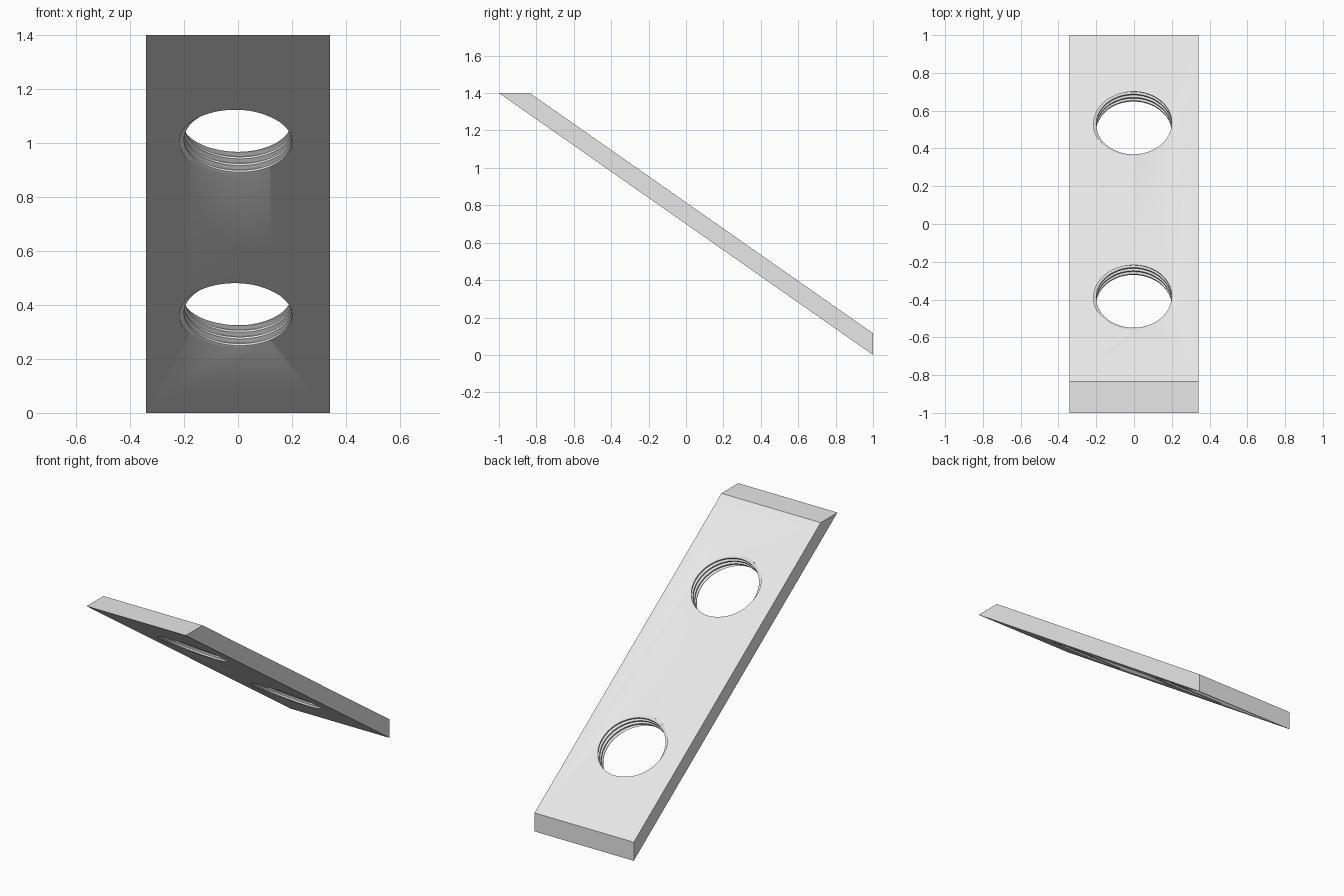
import bpy, bmesh, math

if "Cube" in bpy.data.objects:
    bpy.data.objects.remove(bpy.data.objects["Cube"])

TILT = math.atan(0.7)          # slope of the plate
HALF_W = 0.341                 # half width in x
DROP = 0.1155                  # vertical thickness
THICK = DROP * math.cos(TILT)  # true thickness

grey = bpy.data.materials.new("light grey")
grey.diffuse_color = (0.8, 0.8, 0.8, 1)
grey.use_nodes = True
grey.node_tree.nodes["Principled BSDF"].inputs["Base Color"].default_value = grey.diffuse_color


def new_object(name, bm):
    bmesh.ops.recalc_face_normals(bm, faces=bm.faces[:])
    mesh = bpy.data.meshes.new(name)
    bm.to_mesh(mesh)
    bm.free()
    mesh.materials.append(grey)
    obj = bpy.data.objects.new(name, mesh)
    bpy.context.collection.objects.link(obj)
    return obj


def make_plate():
    # side profile (y, z) extruded across x
    profile = [(-1, 1.4), (1, 0), (1, DROP), (-1 + DROP / 0.7, 1.4)]
    bm = bmesh.new()
    face = bm.faces.new([bm.verts.new((-HALF_W, y, z)) for y, z in profile])
    ext = bmesh.ops.extrude_face_region(bm, geom=[face])
    moved = [g for g in ext["geom"] if isinstance(g, bmesh.types.BMVert)]
    bmesh.ops.translate(bm, verts=moved, vec=(2 * HALF_W, 0, 0))
    return new_object("slanted_plate", bm)


def make_thread_cutter(y_top):
    # helical thread: each column repeats the groove profile, rising one pitch per turn
    pitch, minor, major, cols, turns = 0.03, 0.2, 0.217, 72, 9
    groove = [(-0.1, major), (0.1, major), (0.35, minor), (0.65, minor)]
    step = len(groove)
    start = -THICK / 2 - pitch * 4.5
    bm = bmesh.new()
    grid = []
    for i in range(cols):
        a = 2 * math.pi * i / cols
        grid.append([bm.verts.new((r * math.cos(a), r * math.sin(a),
                                   start + pitch * (t + f + i / cols)))
                     for t in range(turns) for f, r in groove])
    rows = turns * step
    for i in range(cols):
        last = i == cols - 1
        nxt, shift = grid[(i + 1) % cols], step if last else 0
        for j in range(rows - 1 - shift):
            bm.faces.new([grid[i][j], nxt[j + shift], nxt[j + shift + 1], grid[i][j + 1]])
    # close both ends with fans, outside the plate
    low, high = bm.verts.new((0, 0, -0.4)), bm.verts.new((0, 0, 0.4))
    for e in [e for e in bm.edges if e.is_boundary]:
        a, b = e.verts
        bm.faces.new([a, b, high if a.co.z + b.co.z > 0 else low])
    cutter = new_object("thread_cutter", bm)
    z_top = 0.7 * (1 - y_top) + DROP
    cutter.rotation_euler.x = -TILT
    cutter.location = (0, y_top - THICK / 2 * math.sin(TILT),
                       z_top - THICK / 2 * math.cos(TILT))
    cutter.hide_render = True
    return cutter


plate = make_plate()
bpy.context.view_layer.objects.active = plate
plate.select_set(True)

# two threaded holes, square to the plate
for y in (-0.381, 0.537):
    cutter = make_thread_cutter(y)
    mod = plate.modifiers.new("threaded_hole", 'BOOLEAN')
    mod.operation = 'DIFFERENCE'
    mod.solver = 'EXACT'
    mod.object = cutter
    bpy.context.view_layer.update()
    bpy.ops.object.modifier_apply(modifier=mod.name)
    bpy.data.objects.remove(cutter)

bpy.ops.object.shade_smooth_by_angle(angle=math.radians(30))
